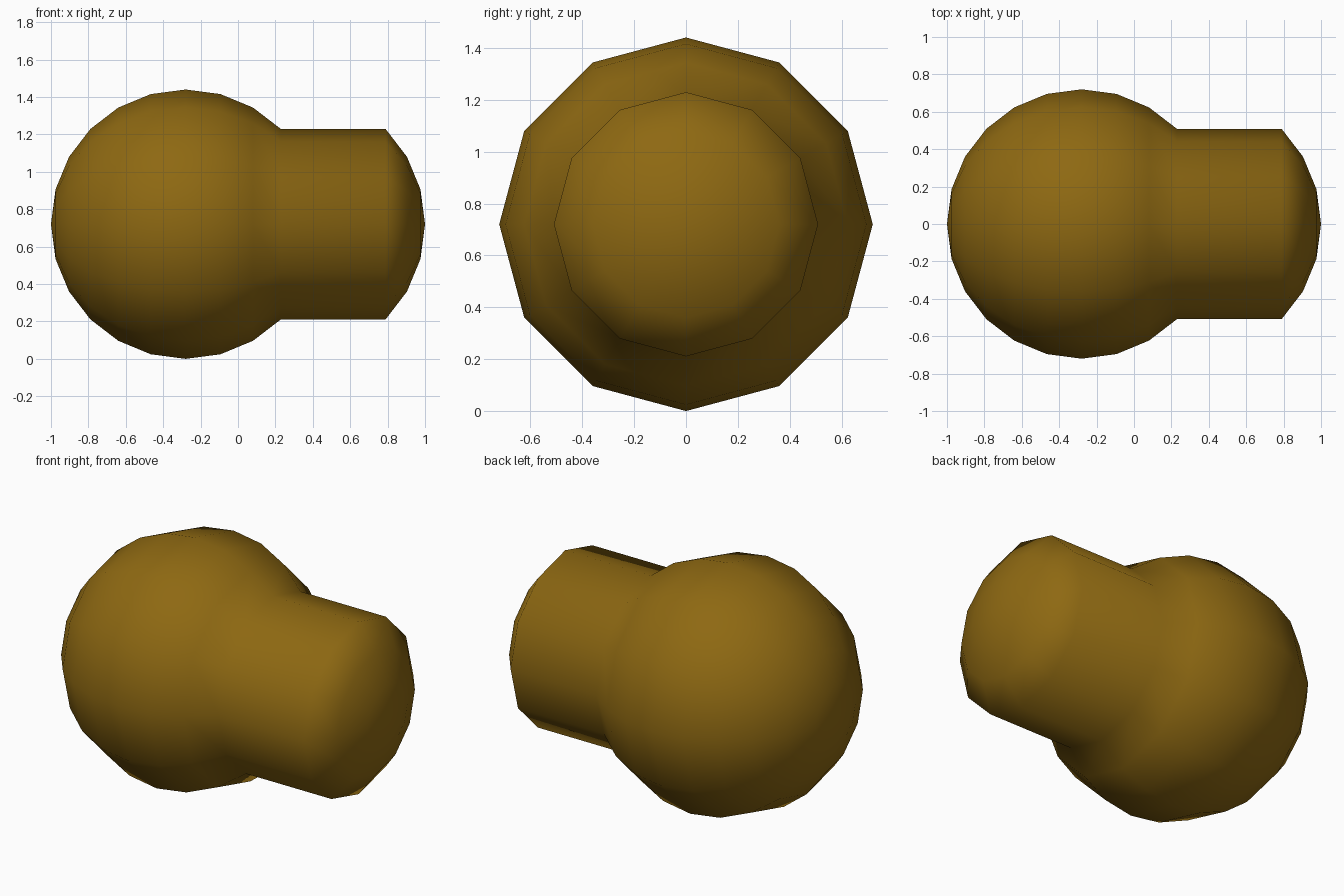
import bpy
import bmesh
from math import radians, sin, cos, pi
from mathutils import Vector

if "Cube" in bpy.data.objects:
    bpy.data.objects.remove(bpy.data.objects["Cube"], do_unlink=True)

RADIUS = 0.72   # ball and end cap share one radius
OFFSET = 0.28   # ball centre at -OFFSET, cap centre at +OFFSET
SIDES = 12

# Ochre material
ochre = bpy.data.materials.new("ochre_brown")
color = (0.27, 0.14, 0.006, 1.0)
ochre.diffuse_color = color
ochre.use_nodes = True
bsdf = next(n for n in ochre.node_tree.nodes if n.type == 'BSDF_PRINCIPLED')
bsdf.inputs["Base Color"].default_value = color
bsdf.inputs["Roughness"].default_value = 0.7


def arc(center, start, end, step=15):
    """Points (x, radius) on a circle around the long axis."""
    return [Vector((center + RADIUS * cos(radians(a)), 0, RADIUS * sin(radians(a))))
            for a in range(start, end - 1, -step)]


# Profile: ball up to the neck, straight stem, domed end cap
profile = arc(-OFFSET, 180, 45) + arc(OFFSET, 45, 0)

# Spin the profile around the x axis
bm = bmesh.new()
verts = [bm.verts.new(p) for p in profile]
edges = [bm.edges.new(pair) for pair in zip(verts, verts[1:])]
bmesh.ops.spin(bm, geom=verts + edges, cent=(0, 0, 0), axis=(1, 0, 0),
               angle=2 * pi, steps=SIDES, use_duplicate=False)
bmesh.ops.remove_doubles(bm, verts=bm.verts[:], dist=0.001)
bmesh.ops.recalc_face_normals(bm, faces=bm.faces[:])
for face in bm.faces:
    face.smooth = True

mesh = bpy.data.meshes.new("ball_with_stem")
bm.to_mesh(mesh)
bm.free()
mesh.materials.append(ochre)
body = bpy.data.objects.new("ball_with_stem", mesh)
body.location.z = RADIUS
bpy.context.collection.objects.link(body)
